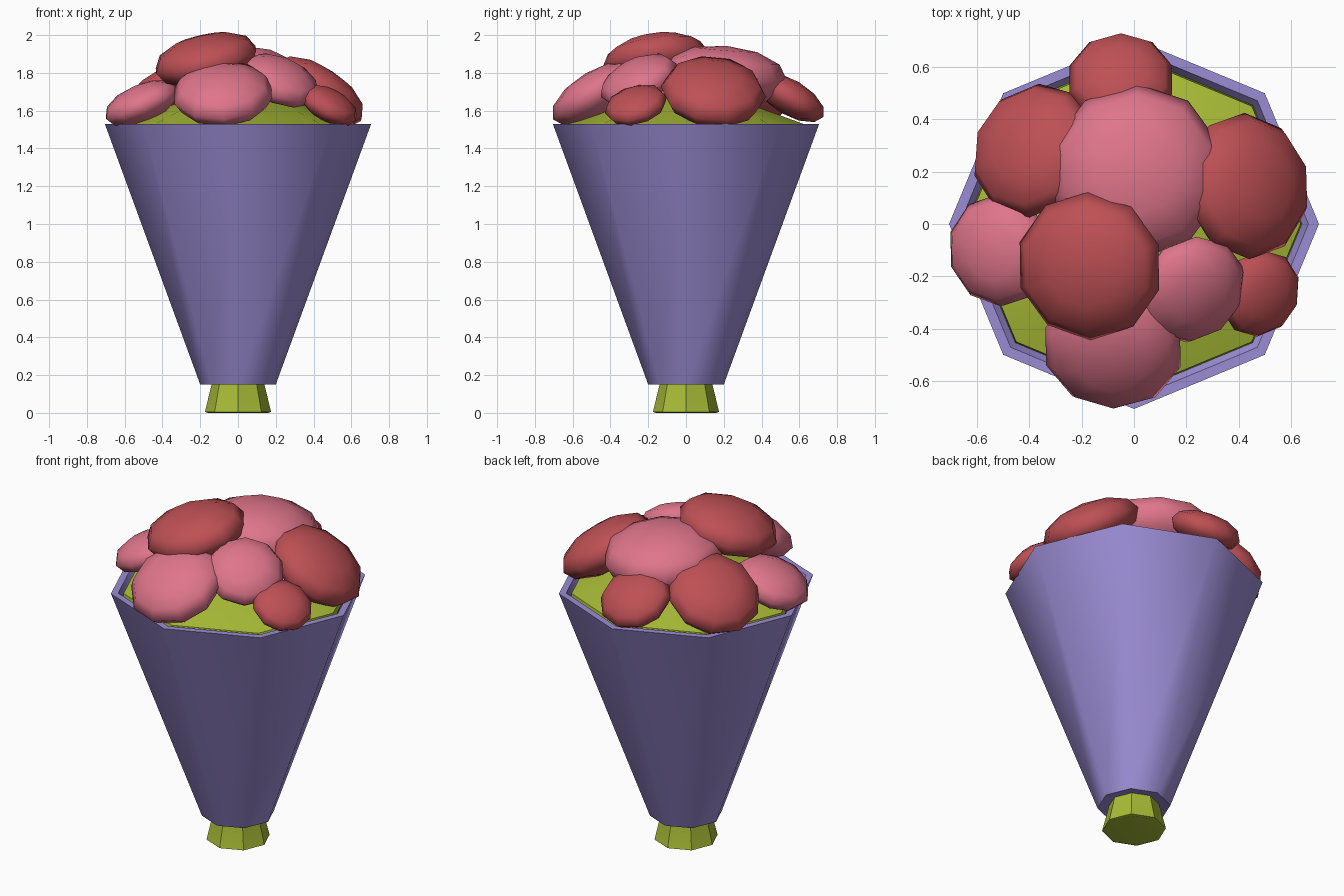
import bpy, bmesh, math
from mathutils import Vector

if "Cube" in bpy.data.objects:
    bpy.data.objects.remove(bpy.data.objects["Cube"])


def material(name, rgb):
    m = bpy.data.materials.new(name)
    m.diffuse_color = (*rgb, 1)
    m.use_nodes = True
    m.node_tree.nodes["Principled BSDF"].inputs["Base Color"].default_value = m.diffuse_color
    return m


PURPLE = material("purple paper", (0.33, 0.265, 0.66))
GREEN = material("leaf green", (0.39, 0.50, 0.038))
PINK = material("pink petal", (0.74, 0.178, 0.26))
RED = material("red petal", (0.51, 0.08, 0.09))


def finish(bm, name, mat, angle):
    bmesh.ops.recalc_face_normals(bm, faces=bm.faces)
    me = bpy.data.meshes.new(name)
    bm.to_mesh(me)
    bm.free()
    me.materials.append(mat)
    ob = bpy.data.objects.new(name, me)
    bpy.context.collection.objects.link(ob)
    bpy.ops.object.select_all(action='DESELECT')
    ob.select_set(True)
    bpy.context.view_layer.objects.active = ob
    bpy.ops.object.shade_smooth_by_angle(angle=math.radians(angle))
    return ob


def lathe(name, profile, mat, sides=8, angle=50):
    """Revolve (radius, z) points; radius 0 makes a pole."""
    bm = bmesh.new()
    rings = []
    for r, z in profile:
        n = 1 if r == 0 else sides
        rings.append([bm.verts.new((r * math.cos(i * math.tau / sides),
                                    r * math.sin(i * math.tau / sides), z)) for i in range(n)])
    for a, b in zip(rings, rings[1:]):
        for i in range(sides):
            j = (i + 1) % sides
            loop = [a[i % len(a)], a[j % len(a)], b[j % len(b)], b[i % len(b)]]
            bm.faces.new(list(dict.fromkeys(loop)))
    return finish(bm, name, mat, angle)


def bloom(name, centre, radius, normal, mat, up=0.46, down=0.46):
    """Flattened low-poly ball facing along its normal."""
    bm = bmesh.new()
    bmesh.ops.create_uvsphere(bm, u_segments=10, v_segments=6, radius=radius)
    for v in bm.verts:
        v.co.z *= up if v.co.z > 0 else down
    rot = Vector((0, 0, 1)).rotation_difference(Vector(normal).normalized())
    for v in bm.verts:
        v.co = rot @ v.co + Vector(centre)
    return finish(bm, name, mat, 60)


# paper cone with a thin lip
lathe("paper_wrap", [(0.12, 0.16), (0.20, 0.15), (0.705, 1.53), (0.665, 1.53), (0.63, 1.47)], PURPLE)
# leafy dome under the blooms
lathe("leaf_dome", [(0.64, 1.49), (0.635, 1.525), (0.32, 1.64), (0, 1.71)], GREEN)
# stem bundle, flared at the cut end with a hollow underneath
lathe("stem_bundle", [(0.135, 0.22), (0.14, 0.15), (0.175, 0.005), (0.16, 0.0), (0, 0.05)], GREEN, angle=40)

# blooms: name, centre, radius, facing direction, colour
BLOOMS = [
    ("bloom_top_red", (-0.17, -0.16, 1.87), 0.285, (-0.23, -0.15, 1), RED),
    ("bloom_front_pink", (-0.08, -0.47, 1.69), 0.27, (-0.05, -0.5, 0.85), PINK),
    ("bloom_left_pink", (-0.51, -0.10, 1.64), 0.215, (-0.38, -0.08, 0.9), PINK),
    ("bloom_front_right_pink", (0.22, -0.25, 1.76), 0.22, (0.35, -0.4, 0.85), PINK),
    ("bloom_right_small_red", (0.48, -0.265, 1.63), 0.17, (0.45, -0.25, 0.85), RED),
    ("bloom_right_red", (0.43, 0.145, 1.70), 0.28, (0.55, 0.1, 0.83), RED),
    ("bloom_back_red", (-0.05, 0.55, 1.67), 0.205, (0, 0.5, 0.85), RED),
    ("bloom_back_left_red", (-0.38, 0.28, 1.68), 0.265, (-0.47, 0.27, 0.85), RED),
]
for b in BLOOMS:
    bloom(*b)
bloom("bloom_back_pink", (0.01, 0.20, 1.79), 0.335, (0.03, 0.08, 1), PINK, up=0.46, down=0.55)
